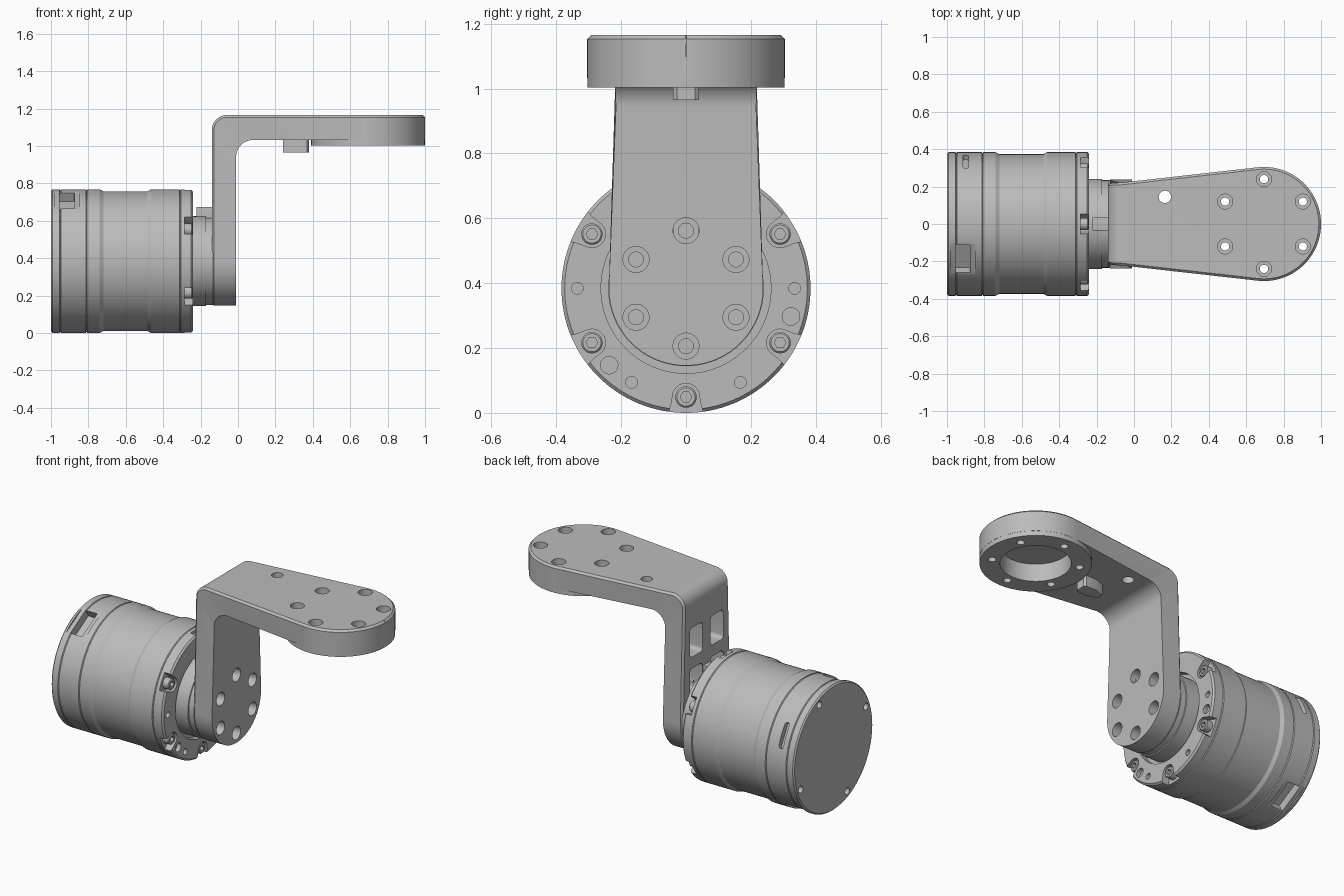
import bpy, bmesh
from math import sin, cos, pi, radians
from mathutils import Matrix, Vector

cube = bpy.data.objects.get("Cube")
if cube:
    bpy.data.objects.remove(cube)

grey = bpy.data.materials.new("machined_grey")
grey.use_nodes = True
grey.diffuse_color = (0.5, 0.5, 0.5, 1)
grey.node_tree.nodes["Principled BSDF"].inputs["Base Color"].default_value = (0.5, 0.5, 0.5, 1)

R = 0.384                      # motor radius, also height of its axis
UP = Matrix.Identity(4)
# local x, y, z become world y, z, x, with the origin on the motor axis
AXIS = Matrix(((0, 0, 1, 0), (1, 0, 0, 0), (0, 1, 0, R), (0, 0, 0, 1)))


def radial(deg):
    """Frame whose local z points out of the motor at an angle from +y."""
    return Matrix.Translation((0, 0, R)) @ Matrix.Rotation(radians(deg - 90), 4, 'X')


def polar(r, deg):
    return r * cos(radians(deg)), r * sin(radians(deg))


def loft(bm, rings):
    """Skin closed rings of equal length and cap both ends."""
    vs = [[bm.verts.new(p) for p in ring] for ring in rings]
    n = len(vs[0])
    for a, b in zip(vs, vs[1:]):
        for i in range(n):
            j = (i + 1) % n
            bm.faces.new((a[i], a[j], b[j], b[i]))
    bm.faces.new(vs[0])
    bm.faces.new(vs[-1])


def lathe(bm, profile, frame, at=(0, 0), seg=32):
    """Turn (height, radius) pairs about the local z axis."""
    loft(bm, [[frame @ Vector((at[0] + r * cos(2 * pi * i / seg),
                               at[1] + r * sin(2 * pi * i / seg), h))
               for i in range(seg)] for h, r in profile])


def prism(bm, outline, lo, hi, frame):
    loft(bm, [[frame @ Vector((u, v, h)) for u, v in outline] for h in (lo, hi)])


def rounded_rect(cx, cy, hw, hh, r, n=6):
    pts = []
    for k, (sx, sy) in enumerate(((1, 1), (-1, 1), (-1, -1), (1, -1))):
        for i in range(n + 1):
            a = pi / 2 * (k + i / n)
            pts.append((cx + sx * (hw - r) + r * cos(a), cy + sy * (hh - r) + r * sin(a)))
    return pts


def make(name, bm):
    bmesh.ops.remove_doubles(bm, verts=bm.verts, dist=1e-5)
    bmesh.ops.recalc_face_normals(bm, faces=bm.faces)
    mesh = bpy.data.meshes.new(name)
    bm.to_mesh(mesh)
    bm.free()
    mesh.materials.append(grey)
    obj = bpy.data.objects.new(name, mesh)
    bpy.context.collection.objects.link(obj)
    return obj


def combine(target, bm, operation='DIFFERENCE'):
    """Boolean a temporary solid into the target."""
    tool = make("cutter", bm)
    tool.hide_render = True
    mod = target.modifiers.new("cut", 'BOOLEAN')
    mod.operation, mod.solver, mod.object = operation, 'EXACT', tool
    bpy.context.view_layer.objects.active = target
    bpy.ops.object.modifier_apply(modifier=mod.name)
    bpy.data.objects.remove(tool)


# Motor housing with seams, waist and a recessed front
bm = bmesh.new()
profile = [(-1, R - 0.008), (-0.992, R)]
for seam in (-0.95, -0.81):
    profile += [(seam - 0.004, R), (seam, R - 0.006), (seam + 0.004, R)]
profile += [(-0.74, R), (-0.72, R - 0.011), (-0.485, R - 0.011), (-0.465, R),
            (-0.314, R), (-0.31, R - 0.005), (-0.306, R),
            (-0.25, R), (-0.24, R - 0.01), (-0.24, 0.262), (-0.275, 0.262)]
lathe(bm, profile, AXIS, seg=128)
motor = make("motor_housing", bm)

# Screw notches around the front flange
BOLT_ANGLES = range(30, 390, 60)
bm = bmesh.new()
for deg in BOLT_ANGLES:
    arc = [(0.335 - 0.042 * sin(pi * i / 12), 0.042 * cos(pi * i / 12)) for i in range(13)]
    notch = [(0.42, 0.065), (0.36, 0.046)] + arc + [(0.36, -0.046), (0.42, -0.065)]
    prism(bm, notch, -0.285, -0.2, AXIS @ Matrix.Rotation(radians(deg), 4, 'Z'))
combine(motor, bm)

# Pin holes in the front flange, and small holes in the rear face
bm = bmesh.new()
for deg, r, size in ((0, 0.335, 0.018), (180, 0.335, 0.018), (300, 0.335, 0.018),
                     (240, 0.335, 0.018), (-15, 0.335, 0.027), (225, 0.335, 0.027)):
    lathe(bm, [(-0.265, size), (-0.2, size)], AXIS, polar(r, deg), 24)
for deg in (67, 157, 247, 337):
    lathe(bm, [(-1.05, 0.021), (-0.96, 0.021)], AXIS, polar(0.343, deg), 24)
combine(motor, bm)

# Connector flats, then deeper pockets and a side slot
bm = bmesh.new()
for deg in (120, -60):
    prism(bm, rounded_rect(-0.915, 0, 0.065, 0.12, 0.03), 0.373, 0.45, radial(deg))
combine(motor, bm)
bm = bmesh.new()
for deg in (120, -60):
    prism(bm, rounded_rect(-0.915, 0, 0.04, 0.085, 0.004), 0.32, 0.45, radial(deg))
prism(bm, rounded_rect(-0.9, 0, 0.015, 0.075, 0.0149), 0.35, 0.45, radial(28))
combine(motor, bm)

# Socket screws in the notches
bm = bmesh.new()
sockets = bmesh.new()
for deg in BOLT_ANGLES:
    spot = polar(0.335, deg)
    lathe(bm, [(-0.29, 0.033), (-0.249, 0.033), (-0.244, 0.028)], AXIS, spot, 28)
    lathe(sockets, [(-0.268, 0.018), (-0.2, 0.018)], AXIS, spot, 6)
screws = make("flange_screws", bm)
combine(screws, sockets)

# Output hub and its locating key
bm = bmesh.new()
lathe(bm, [(-0.29, 0.24), (-0.172, 0.24), (-0.17, 0.234), (-0.135, 0.234)], AXIS, seg=96)
hub = make("output_hub", bm)
bm = bmesh.new()
prism(bm, rounded_rect(0, 0.255, 0.035, 0.035, 0.004), -0.222, -0.14, AXIS)
key = make("hub_key", bm)

# Bent arm: cross-sections from the round lower end to the round upper end
BACK, FRONT, TOP, UNDER, C = -0.14, -0.01, 1.165, 1.032, 0.012
LOW_R, END_X, END_R = 0.238, 0.695, 0.305
sections = []


def section(outer, edge, inner, w_outer, w_edge):
    sections.append([(outer[0], w_outer, outer[1]), (edge[0], w_edge, edge[1]),
                     (inner[0], w_edge, inner[1]), (inner[0], -w_edge, inner[1]),
                     (edge[0], -w_edge, edge[1]), (outer[0], -w_outer, outer[1])])


for i in range(25):
    s, c = sin(pi / 2 * (1 - i / 24)), cos(pi / 2 * (1 - i / 24))
    z = R - LOW_R * s
    section((BACK, R - (LOW_R - C) * s), (BACK + C, z), (FRONT, z), (LOW_R - C) * c, LOW_R * c)
for i in range(13):
    a = pi / 2 * i / 12
    d = Vector((-cos(a), sin(a)))
    mid_out, mid_in = Vector((BACK + 0.08, TOP - 0.08)), Vector((FRONT + 0.09, UNDER - 0.09))
    w = 0.216 + 0.006 * i / 12
    section(mid_out + 0.08 * d, mid_out + (0.08 - C) * d, mid_in + 0.09 * d, w - C, w)
for i in range(37):
    t = radians(-7 + 97 * i / 36)
    x = END_X + END_R * sin(t)
    section((END_X + (END_R - C) * sin(t), TOP), (x, TOP - C), (x, UNDER),
            (END_R - C) * cos(t), END_R * cos(t))
bm = bmesh.new()
# stop just short of the zero-width tips so both ends stay closed
loft(bm, [[Vector((x, y if abs(y) > 1e-4 else (0.001 if k < 3 else -0.001), z))
           for k, (x, y, z) in enumerate(ring)] for ring in sections])
arm = make("bent_arm", bm)

# Thicker round pad under the free end
bm = bmesh.new()
lathe(bm, [(1.003, END_R - 0.0008), (1.05, END_R - 0.0008)], UP, (END_X, 0), 128)
combine(arm, bm, 'UNION')

# Arm cut-outs: bore, counterbored holes, cable hole and rear pockets
bm = bmesh.new()
lathe(bm, [(0.9, 0.193), (1.11, 0.193)], UP, (END_X, 0), 96)
for deg in range(30, 390, 60):
    dx, dy = polar(0.24, deg)
    lathe(bm, [(0.9, 0.022), (1.085, 0.022), (1.085, 0.04), (1.3, 0.04)], UP, (END_X + dx, dy), 32)
    lathe(bm, [(-0.3, 0.023), (-0.08, 0.023), (-0.08, 0.04), (0.1, 0.04)], AXIS, polar(0.178, deg), 32)
lathe(bm, [(0.95, 0.033), (1.3, 0.033)], UP, (0.165, 0.145), 32)
for side in (-1, 1):
    for z in (0.855, 0.605):
        prism(bm, rounded_rect(side * 0.1, z - R, 0.062, 0.09, 0.022), -0.25, -0.045, AXIS)
combine(arm, bm)

# Small stop block under the arm
half = [(0.24, -0.02), (0.30, -0.04), (0.37, -0.04), (0.38, -0.028)]
bm = bmesh.new()
prism(bm, half + [(x, -y) for x, y in reversed(half)], 0.965, 1.04, UP)
block = make("stop_block", bm)

# Smooth round surfaces, crisp edges
bpy.ops.object.select_all(action='DESELECT')
for obj in (motor, screws, hub, key, arm, block):
    obj.select_set(True)
bpy.context.view_layer.objects.active = arm
bpy.ops.object.shade_smooth_by_angle(angle=radians(25))
